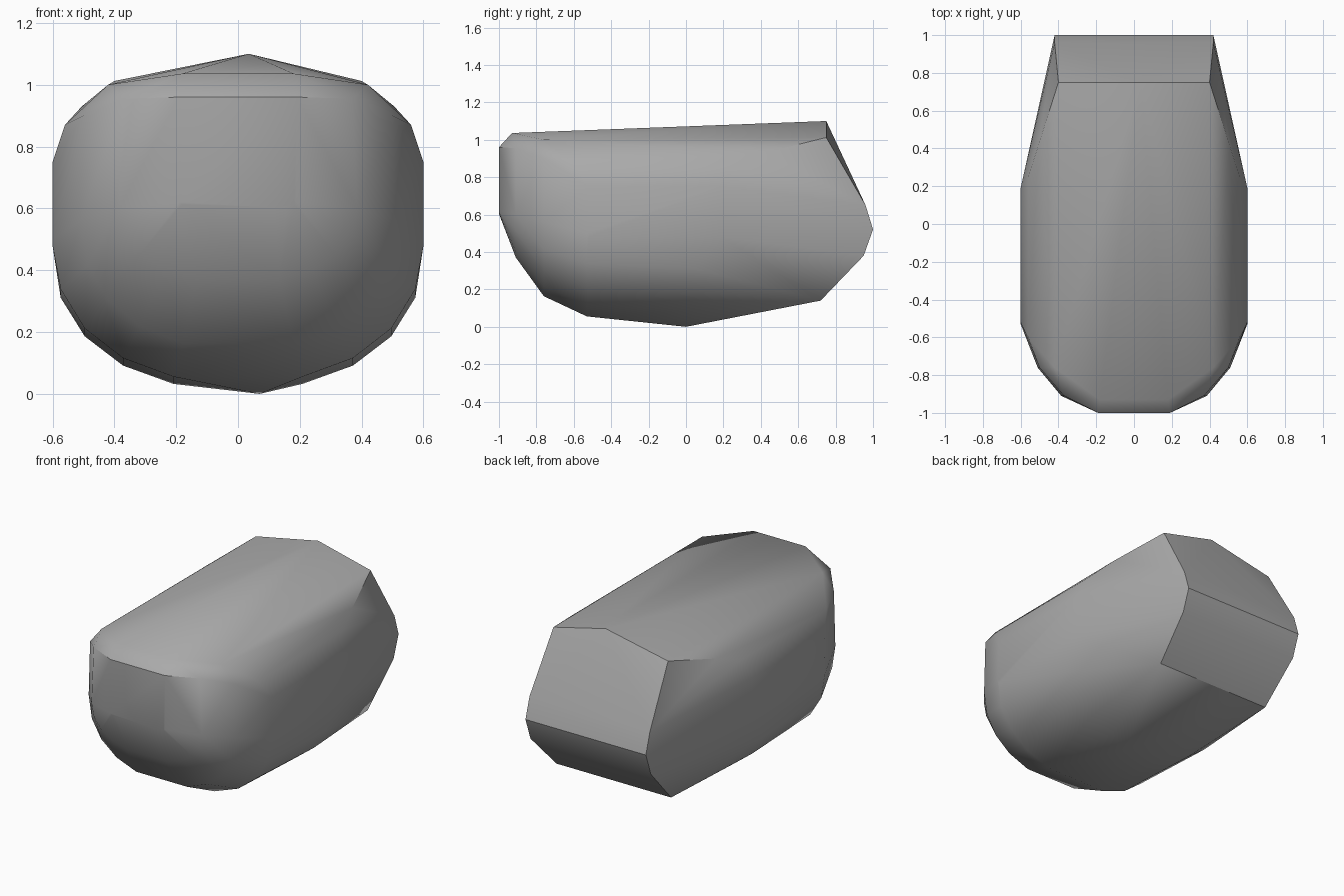
import bpy
import bmesh
import math

cube = bpy.data.objects.get("Cube")
if cube:
    bpy.data.objects.remove(cube, do_unlink=True)

grey = bpy.data.materials.new("mid_grey")
grey.use_nodes = True
colour = (0.4, 0.4, 0.4, 1)
grey.diffuse_color = colour
grey.node_tree.nodes["Principled BSDF"].inputs["Base Color"].default_value = colour

points = []


def pair(x, y, z):
    """Add a point and its mirror image."""
    points.extend([(x, y, z), (-x, y, z)])


# Rounded belly and nose: y, half width, underside height, height of widest level
stations = [
    (-1.0, 0.19, 0.60, 0.62),
    (-0.91, 0.385, 0.36, 0.60),
    (-0.76, 0.51, 0.145, 0.56),
    (-0.53, 0.60, 0.035, 0.50),
    (0.05, 0.60, 0.012, 0.47),
]
steps = 5
for y, width, low, level in stations:
    for i in range(steps):
        t = math.pi / 2 * i / steps
        pair(width * math.cos(t) ** 0.9, y, level - (level - low) * math.sin(t) ** 0.9)
points.append((0.07, 0, 0))

# Flat side walls and rounded shoulders
for y in (-0.52, 0.19):
    pair(0.60, y, 0.48)
    pair(0.60, y, 0.75)
for y in (-0.6, 0.25):
    pair(0.56, y, 0.87)
pair(0.505, 0.42, 0.93)

# Upper rim of the nose
pair(0.19, -1.0, 0.96)
pair(0.37, -0.91, 0.955)
pair(0.50, -0.76, 0.90)

# Gently ridged top
pair(0.18, -0.93, 1.036)
pair(0.42, -0.76, 1.0)
points.append((0.035, 0.75, 1.10))
pair(0.40, 0.75, 1.012)

# Bevelled tail, straight across its width
for y, z, width in ((0.96, 0.65, 0.42), (1.0, 0.52, 0.42),
                    (0.95, 0.38, 0.42), (0.72, 0.14, 0.40)):
    pair(width, y, z)

# Wrap the outline points in one convex skin
bm = bmesh.new()
for p in points:
    bm.verts.new(p)
hull = bmesh.ops.convex_hull(bm, input=bm.verts[:])
loose = {g for g in hull["geom_interior"] + hull["geom_unused"]
         if isinstance(g, bmesh.types.BMVert)}
bmesh.ops.delete(bm, geom=list(loose), context="VERTS")
bmesh.ops.dissolve_limit(bm, angle_limit=math.radians(2),
                         verts=bm.verts[:], edges=bm.edges[:])
bmesh.ops.recalc_face_normals(bm, faces=bm.faces[:])
mesh = bpy.data.meshes.new("rounded_body")
bm.to_mesh(mesh)
bm.free()
mesh.materials.append(grey)

body = bpy.data.objects.new("rounded_body", mesh)
bpy.context.collection.objects.link(body)
bpy.context.view_layer.objects.active = body
body.select_set(True)
bpy.ops.object.shade_smooth_by_angle(angle=math.radians(35))
